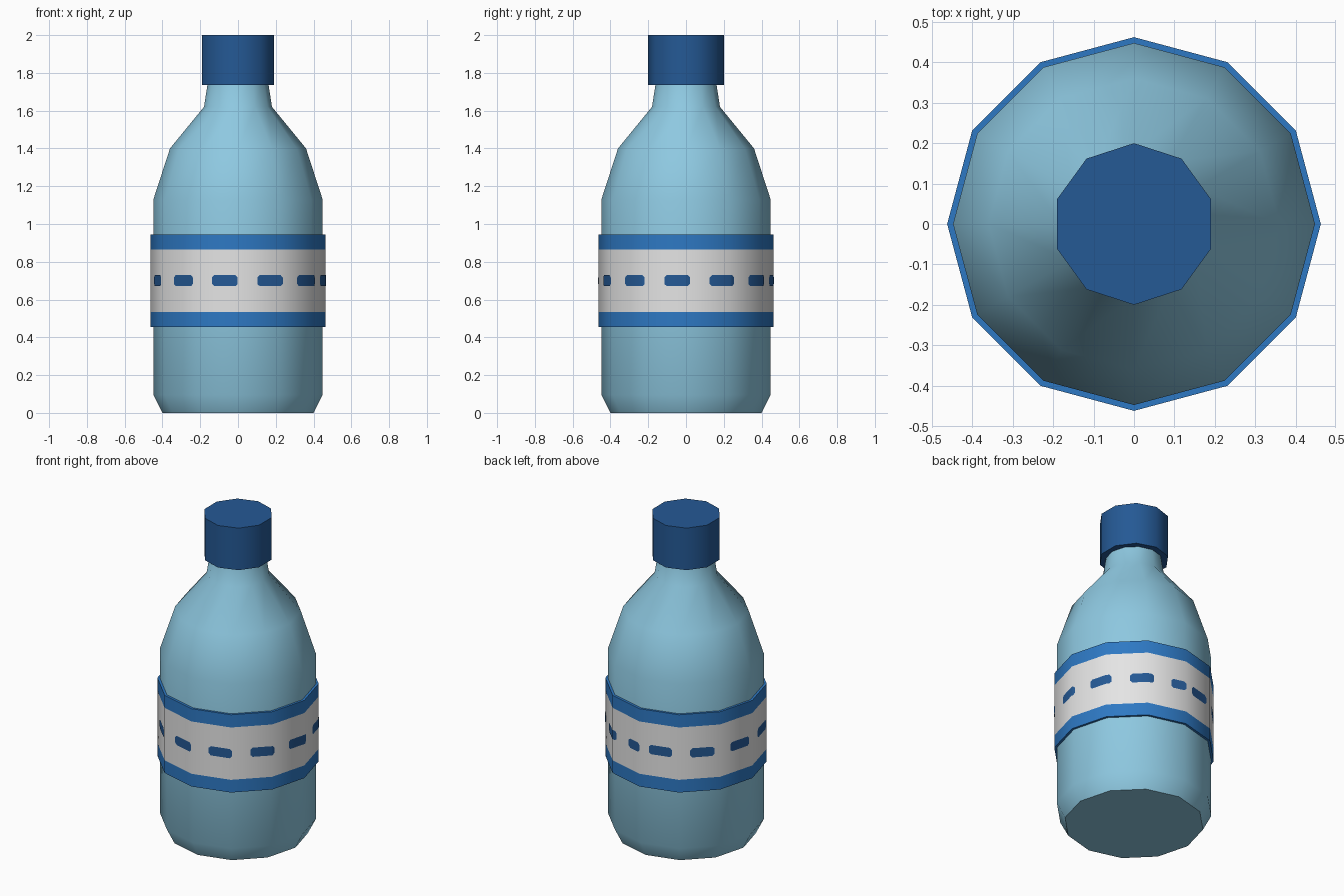
import bpy
import bmesh
from math import radians, cos, sin, floor

if "Cube" in bpy.data.objects:
    bpy.data.objects.remove(bpy.data.objects["Cube"], do_unlink=True)


def make_material(name, rgb):
    mat = bpy.data.materials.new(name)
    mat.use_nodes = True
    mat.diffuse_color = (*rgb, 1)
    mat.node_tree.nodes["Principled BSDF"].inputs["Base Color"].default_value = (*rgb, 1)
    return mat


light_blue = make_material("light_blue", (0.27, 0.58, 0.75))
white = make_material("label_white", (0.78, 0.78, 0.78))
band_blue = make_material("band_blue", (0.027, 0.19, 0.55))
dark_blue = make_material("dark_blue", (0.018, 0.1, 0.3))


def finish(name, bm, mats):
    """Turn a bmesh into a shaded object."""
    mesh = bpy.data.meshes.new(name)
    bm.to_mesh(mesh)
    bm.free()
    for mat in mats:
        mesh.materials.append(mat)
    obj = bpy.data.objects.new(name, mesh)
    bpy.context.collection.objects.link(obj)
    bpy.ops.object.select_all(action='DESELECT')
    obj.select_set(True)
    bpy.context.view_layer.objects.active = obj
    bpy.ops.object.shade_smooth_by_angle(angle=radians(45))
    return obj


def lathe(name, profile, sides, mats, capped=True, rule=None):
    """Spin a (radius, height) profile into a faceted solid."""
    bm = bmesh.new()
    step = radians(360 / sides)
    rings = [[bm.verts.new((r * cos(radians(90) + i * step),
                            r * sin(radians(90) + i * step), z))
              for i in range(sides)] for r, z in profile]
    for low, high in zip(rings, rings[1:]):
        for i in range(sides):
            j = (i + 1) % sides
            face = bm.faces.new((low[i], low[j], high[j], high[i]))
            if rule:
                face.material_index = rule(face.calc_center_median().z)
    if capped:
        bm.faces.new(rings[0][::-1])
        bm.faces.new(rings[-1])
    return finish(name, bm, mats)


# Bottle body with shoulder and neck
lathe("bottle_body",
      [(0.40, 0), (0.448, 0.095), (0.448, 1.13), (0.36, 1.4),
       (0.18, 1.62), (0.155, 1.78)], 12, [light_blue])

# Screw cap
lathe("cap", [(0.2, 1.735), (0.2, 2.0)], 10, [dark_blue])

# Wrapped label, white with a blue band along each edge
LABEL_R = 0.4625
lathe("label",
      [(0.44, 0.455), (LABEL_R, 0.455), (LABEL_R, 0.535),
       (LABEL_R, 0.865), (LABEL_R, 0.945), (0.44, 0.945)],
      12, [white, band_blue], capped=False,
      rule=lambda z: 0 if 0.54 < z < 0.86 else 1)


def on_label(angle, z):
    """Point just above the flat label facets at a given angle."""
    start = floor(angle / 30) * 30
    t = (angle - start) / 30
    a, b, r = radians(start), radians(start + 30), LABEL_R + 0.0025
    return (r * (cos(a) * (1 - t) + cos(b) * t),
            r * (sin(a) * (1 - t) + sin(b) * t), z)


# Row of printed dashes, the last one cut off at the label seam
bm = bmesh.new()
for k in range(12):
    first = 97.2 + 31 * k
    last = min(first + 17.6, 450)
    cuts = {first: 0.017, first + 1.6: 0.029, last - 1.6: 0.029, last: 0.017}
    fold = floor(last / 30) * 30
    if first + 1.6 < fold < last - 1.6:
        cuts[fold] = 0.029
    columns = [[bm.verts.new(on_label(a, 0.7 + s * h)) for s in (-1, 1)]
               for a, h in sorted(cuts.items())]
    for (a0, a1), (b0, b1) in zip(columns, columns[1:]):
        bm.faces.new((a0, b0, b1, a1))
finish("label_dashes", bm, [dark_blue])
